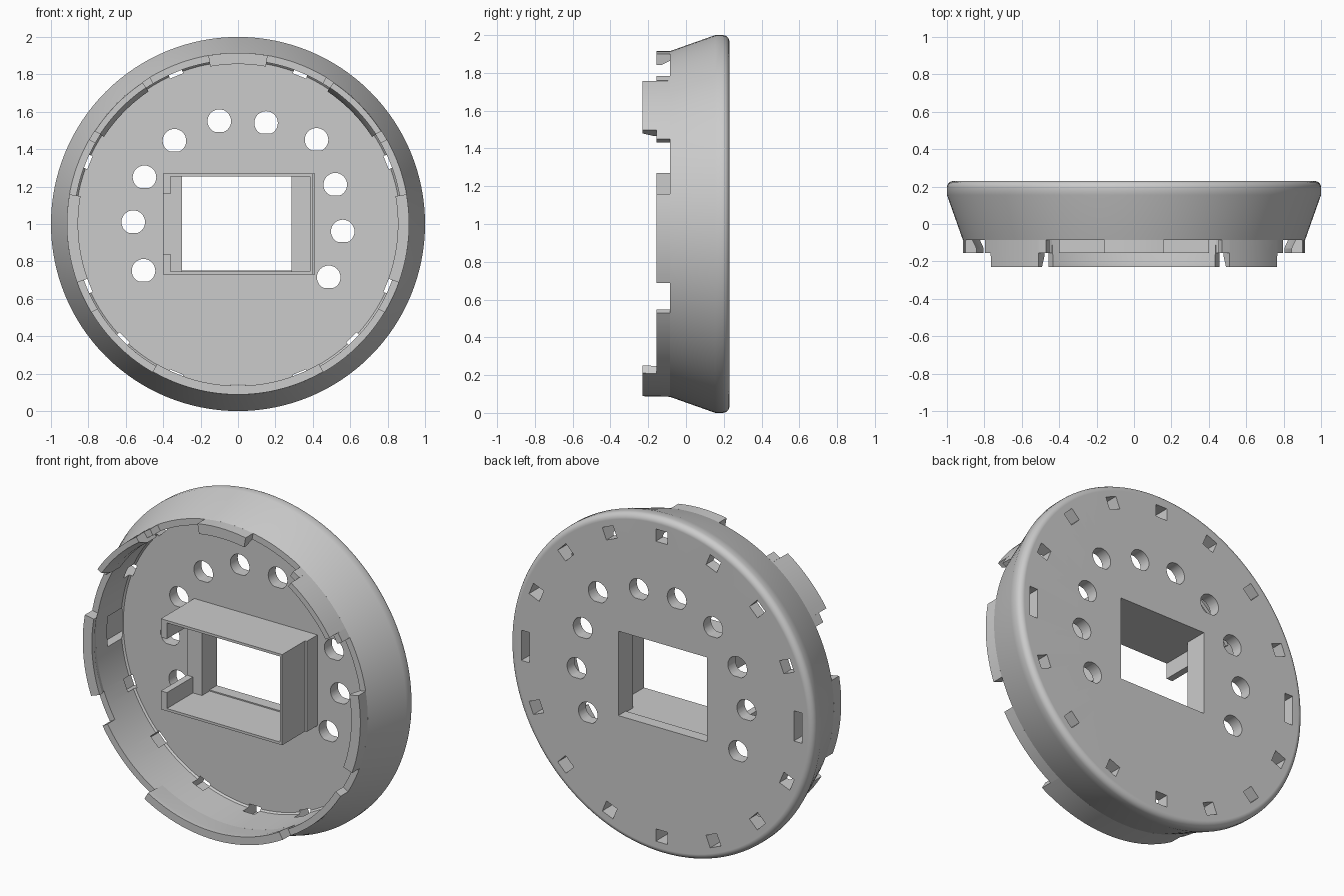
import bpy, bmesh
from math import sin, cos, radians, pi
from mathutils import Matrix, Vector

if "Cube" in bpy.data.objects:
    bpy.data.objects.remove(bpy.data.objects["Cube"])

CZ = 1.0          # height of the disc axis
SEG = 128
FLOOR = .16       # front face of the back plate


def finish(name, bm):
    bmesh.ops.remove_doubles(bm, verts=bm.verts, dist=1e-5)
    bmesh.ops.recalc_face_normals(bm, faces=bm.faces)
    me = bpy.data.meshes.new(name)
    bm.to_mesh(me)
    bm.free()
    ob = bpy.data.objects.new(name, me)
    bpy.context.collection.objects.link(ob)
    return ob


def polar(r, a, y):
    return Vector((r * cos(a), y, CZ + r * sin(a)))


def box(bm, x0, x1, y0, y1, z0, z1, turn=0):
    """Axis box (z measured from the disc axis), optionally turned about it."""
    m = Matrix.Translation(((x0 + x1) / 2, (y0 + y1) / 2, (z0 + z1) / 2)) \
        @ Matrix.Diagonal((x1 - x0, y1 - y0, z1 - z0, 1))
    bmesh.ops.create_cube(bm, size=1, matrix=Matrix.Translation((0, 0, CZ))
                          @ Matrix.Rotation(-turn, 4, 'Y') @ m)


def prism(bm, pts, y0, y1):
    """Extrude an xz outline along y."""
    a = [bm.verts.new((x, y0, z)) for x, z in pts]
    b = [bm.verts.new((x, y1, z)) for x, z in pts]
    bm.faces.new(a)
    bm.faces.new(b)
    for i in range(len(pts)):
        j = (i + 1) % len(pts)
        bm.faces.new((a[i], a[j], b[j], b[i]))


def arc(bm, a0, a1, prof):
    """Sweep a closed (radius, y) profile between two angles in degrees."""
    n = max(2, round((a1 - a0) / 2.8125))
    rings = [[bm.verts.new(polar(r, radians(a0 + (a1 - a0) * i / n), y)) for r, y in prof]
             for i in range(n + 1)]
    k = len(prof)
    for p, q in zip(rings, rings[1:]):
        for i in range(k):
            bm.faces.new((p[i], p[(i + 1) % k], q[(i + 1) % k], q[i]))
    bm.faces.new(rings[0])
    bm.faces.new(rings[-1])


def smooth(ob):
    bpy.ops.object.select_all(action='DESELECT')
    ob.select_set(True)
    bpy.context.view_layer.objects.active = ob
    bpy.ops.object.shade_smooth_by_angle(angle=radians(25))
    wn = ob.modifiers.new("face_weighted_normals", 'WEIGHTED_NORMAL')
    wn.keep_sharp = True


# Cup-shaped cover: floor, inner wall, tapered outside, rounded back rim
profile = [(0, FLOOR), (.868, FLOOR), (.877, FLOOR - .01), (.877, -.085), (.915, -.085), (1.0, .155)]
profile += [(.965 + .035 * cos(t * pi / 10), .195 + .035 * sin(t * pi / 10)) for t in range(6)]
profile += [(0, .23)]
bm = bmesh.new()
vs = [bm.verts.new(polar(r, 0, y)) for r, y in profile]
es = [bm.edges.new(p) for p in zip(vs, vs[1:])]
bmesh.ops.spin(bm, geom=vs + es, cent=(0, 0, CZ), axis=(0, 1, 0), angle=2 * pi, steps=SEG)
cover = finish("cover", bm)

# Openings: central window, round holes with a flat, ring of rim slots
bm = bmesh.new()
box(bm, -.30, .285, .0, .3, -.248, .255)
holes = [(-.10, 1.55), (.15, 1.54), (.42, 1.45), (.52, 1.21), (.56, .96), (.485, .715),
         (-.34, 1.445), (-.50, 1.25), (-.56, 1.01), (-.505, .75)]
for hx, hz in holes:
    prism(bm, [(hx + .063 * cos(t * pi / 16), hz + max(-.057, .063 * sin(t * pi / 16)))
               for t in range(32)], .1, .3)
for i in range(16):
    if i % 8 == 0:
        box(bm, .872, .925, .02, .3, -.09, .09, i * pi / 8)
    else:
        box(bm, .857, .93, .10, .3, -.038, .038, i * pi / 8)
cutter = finish("opening_cutter", bm)
cutter.hide_render = True
mod = cover.modifiers.new("openings", 'BOOLEAN')
mod.operation = 'DIFFERENCE'
mod.solver = 'EXACT'
mod.object = cutter
bpy.context.view_layer.objects.active = cover
bpy.ops.object.modifier_apply(modifier=mod.name)
bpy.data.objects.remove(cutter)
smooth(cover)

# Clip tabs around the front rim, short and tall
short = [(.877, -.085), (.915, -.085), (.915, -.155), (.855, -.155), (.855, -.13)]
plain = [(.877, -.085), (.915, -.085), (.915, -.155), (.877, -.155)]
tall = [(.855, -.085), (.915, -.085), (.912, -.23), (.880, -.23), (.855, -.17)]
bm = bmesh.new()
arc(bm, 80, 100, short)
arc(bm, 240, 300, [(.877, -.085), (.915, -.085), (.912, -.23), (.865, -.23), (.865, -.2)])
for s in (0, 1):
    for a0, a1, prof in ((33, 56, tall), (29.5, 33, plain), (56, 59, plain),
                         (-20, 10, short), (-60, -31, plain)):
        arc(bm, 180 - a1 if s else a0, 180 - a0 if s else a1, prof)
smooth(finish("clip_tabs", bm))

# Rectangular frame standing on the floor around the window, left side notched
bm = bmesh.new()
F, B, STEP = -.155, FLOOR, .09
for s in (-1, 1):
    z0, z1 = sorted((s * .255, s * .27))
    box(bm, -.40, .40, F, B, z0, z1)
    z0, z1 = sorted((s * .16, s * .255))
    box(bm, -.40, -.36, F, STEP, z0, z1)
box(bm, .385, .40, F, STEP, -.255, .255)
box(bm, .40, .412, STEP - .03, B, -.27, .27)
# raised ledges left and right of the window
box(bm, -.40, -.30, STEP, B, -.255, .255)
box(bm, .285, .40, STEP, B, -.255, .255)
finish("window_frame", bm)
